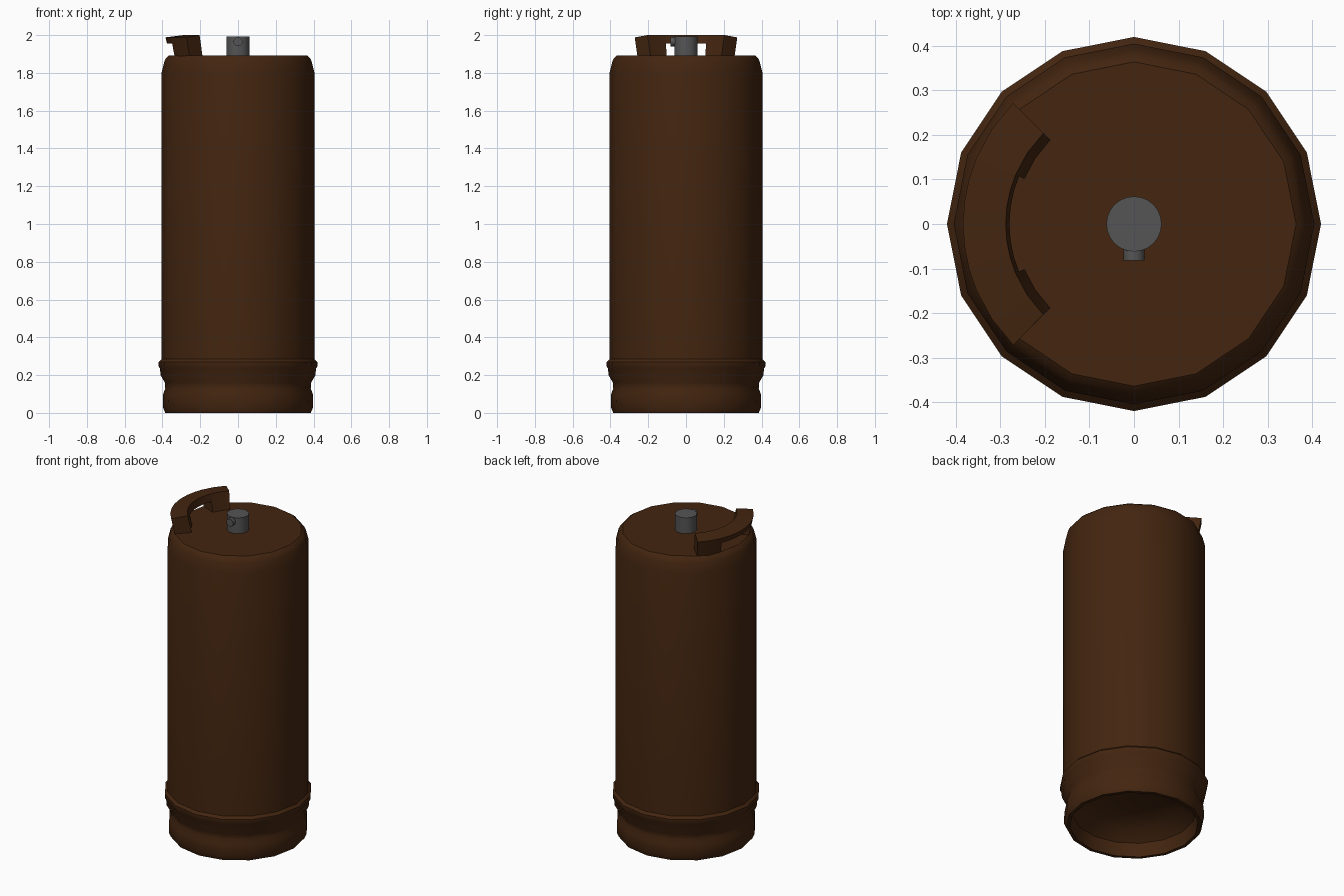
import bpy, bmesh, math
from mathutils import Matrix

cube = bpy.data.objects.get("Cube")
if cube:
    bpy.data.objects.remove(cube, do_unlink=True)


def material(name, color):
    mat = bpy.data.materials.new(name)
    mat.use_nodes = True
    mat.diffuse_color = color
    mat.node_tree.nodes["Principled BSDF"].inputs["Base Color"].default_value = color
    return mat


brown = material("dark brown paint", (0.056, 0.0185, 0.005, 1))
grey = material("grey metal", (0.09, 0.09, 0.09, 1))


def finish(bm, name, mat, angle=35):
    bmesh.ops.recalc_face_normals(bm, faces=bm.faces)
    mesh = bpy.data.meshes.new(name)
    bm.to_mesh(mesh)
    bm.free()
    mesh.materials.append(mat)
    obj = bpy.data.objects.new(name, mesh)
    bpy.context.collection.objects.link(obj)
    bpy.ops.object.select_all(action='DESELECT')
    obj.select_set(True)
    bpy.context.view_layer.objects.active = obj
    bpy.ops.object.shade_smooth_by_angle(angle=math.radians(angle))
    return obj


def lathe(name, profile, sides, mat):
    """Revolve (radius, height) pairs and cap both ends."""
    bm = bmesh.new()
    rings = []
    for r, z in profile:
        rings.append([bm.verts.new((r * math.cos(math.tau * i / sides),
                                    r * math.sin(math.tau * i / sides), z))
                      for i in range(sides)])
    for a, b in zip(rings, rings[1:]):
        for i in range(sides):
            j = (i + 1) % sides
            bm.faces.new((a[i], a[j], b[j], b[i]))
    bm.faces.new(rings[0])
    bm.faces.new(rings[-1])
    return finish(bm, name, mat)


# Tank: recessed underside, foot ring, waist, raised band, wall, rounded shoulder
lathe("tank_body", [
    (0.15, 0.17), (0.28, 0.14), (0.35, 0.08), (0.365, 0.0),
    (0.385, 0.0), (0.398, 0.03), (0.396, 0.10), (0.385, 0.13), (0.387, 0.16),
    (0.41, 0.20), (0.413, 0.235), (0.42, 0.245), (0.42, 0.27), (0.405, 0.285),
    (0.405, 1.80), (0.39, 1.86), (0.38, 1.88), (0.364, 1.893)], 16, brown)


# Handle: curved grip on the right side with a leg at each end
def section(low):
    """Flaring cross-section (radius, height) starting at the given height."""
    t = (low - 1.885) / 0.11
    return [(0.265 + 0.023 * t, low), (0.363 + 0.02 * t, low),
            (0.384, 1.988), (0.288, 2.0)]


def arc_block(bm, start, end, steps, low):
    rings = []
    for i in range(steps + 1):
        a = math.radians(180 + start + (end - start) * i / steps)
        rings.append([bm.verts.new((r * math.cos(a), r * math.sin(a), z))
                      for r, z in section(low)])
    for p, q in zip(rings, rings[1:]):
        for k in range(4):
            n = (k + 1) % 4
            bm.faces.new((p[k], p[n], q[n], q[k]))
    return rings


bm = bmesh.new()
for side in (-1, 1):
    leg = arc_block(bm, side * 45, side * 22.5, 2, 1.885)
    bm.faces.new(leg[0])
    bm.faces.new(leg[-1])
grip = arc_block(bm, -22.5, 22.5, 6, 1.955)
bm.faces.new(grip[0])
bm.faces.new(grip[-1])
finish(bm, "carry_handle", brown, 25)

# Valve post with a small outlet at the front
lathe("valve_post", [(0.062, 1.885), (0.062, 1.992)], 24, grey)
bm = bmesh.new()
bmesh.ops.create_cone(bm, cap_ends=True, segments=12, radius1=0.024, radius2=0.024,
                      depth=0.05, matrix=Matrix.Translation((0, -0.057, 1.965))
                      @ Matrix.Rotation(math.pi / 2, 4, 'X'))
finish(bm, "valve_outlet", grey)
